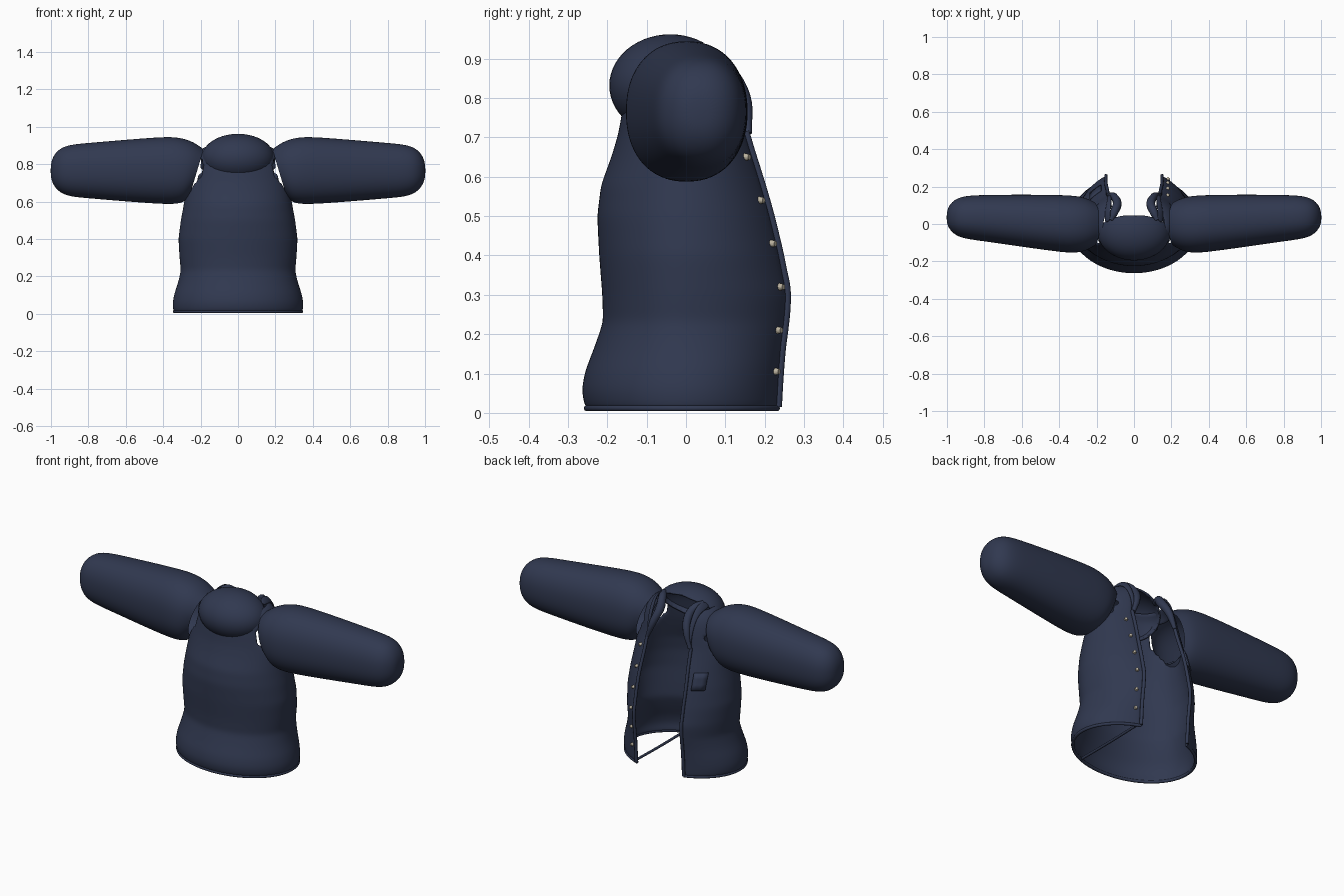
import bpy, bmesh, math
from mathutils import Vector

if "Cube" in bpy.data.objects:
    bpy.data.objects.remove(bpy.data.objects["Cube"])


def material(name, rgb, rough):
    m = bpy.data.materials.new(name)
    m.use_nodes = True
    m.diffuse_color = (*rgb, 1)
    bsdf = m.node_tree.nodes["Principled BSDF"]
    bsdf.inputs["Base Color"].default_value = (*rgb, 1)
    bsdf.inputs["Roughness"].default_value = rough
    return m


NAVY = material("navy cloth", (0.030, 0.040, 0.080), 0.9)
BEIGE = material("beige button", (0.50, 0.45, 0.35), 0.5)


def finish(name, bm, mat=NAVY, thick=0, subdiv=0):
    bmesh.ops.recalc_face_normals(bm, faces=bm.faces)
    me = bpy.data.meshes.new(name)
    bm.to_mesh(me)
    bm.free()
    me.materials.append(mat)
    ob = bpy.data.objects.new(name, me)
    bpy.context.collection.objects.link(ob)
    if thick:
        mod = ob.modifiers.new("thickness", "SOLIDIFY")
        mod.thickness, mod.offset = thick, -1
    if subdiv:
        ob.modifiers.new("smooth", "SUBSURF").levels = subdiv
        ob.modifiers["smooth"].render_levels = subdiv
    me.shade_smooth()
    return ob


def loft(rings, closed):
    """Skin a list of equally long point rings."""
    bm = bmesh.new()
    vs = [[bm.verts.new(p) for p in ring] for ring in rings]
    n = len(rings[0])
    for a, b in zip(vs, vs[1:]):
        for i in range(n if closed else n - 1):
            j = (i + 1) % n
            bm.faces.new((a[i], a[j], b[j], b[i]))
    return bm, vs


def tube(name, pts, radii):
    cu = bpy.data.curves.new(name, "CURVE")
    cu.dimensions = "3D"
    cu.bevel_depth, cu.bevel_resolution, cu.resolution_u = 1, 3, 6
    cu.use_fill_caps = True
    sp = cu.splines.new("BEZIER")
    sp.bezier_points.add(len(pts) - 1)
    for bp, p, r in zip(sp.bezier_points, pts, radii):
        bp.co, bp.radius = p, r
        bp.handle_left_type = bp.handle_right_type = "AUTO"
    cu.materials.append(NAVY)
    ob = bpy.data.objects.new(name, cu)
    bpy.context.collection.objects.link(ob)


# Torso profile: height, half width, back depth, front edge depth, front edge x
LEVELS = [
    (0.01, .345, .255, .235, .15), (0.05, .351, .266, .237, .15),
    (0.10, .343, .259, .240, .15), (0.17, .320, .232, .246, .15),
    (0.23, .306, .211, .254, .15), (0.30, .313, .213, .260, .15),
    (0.40, .319, .221, .241, .15), (0.50, .306, .226, .217, .15),
    (0.58, .291, .216, .194, .145), (0.65, .280, .190, .172, .14),
    (0.71, .268, .172, .153, .14), (0.78, .250, .160, .145, .13),
    (0.84, .228, .150, .130, .13), (0.88, .200, .135, .110, .12),
    (0.90, .165, .115, .090, .12)]


def level_at(z):
    for lo, hi in zip(LEVELS, LEVELS[1:]):
        if z <= hi[0]:
            f = (z - lo[0]) / (hi[0] - lo[0])
            return [u + (v - u) * f for u, v in zip(lo, hi)]
    return LEVELS[-1]


def torso_point(z, t):
    _, a, back, front, edge = level_at(z)
    c = math.cos(t)
    depth = front / math.sqrt(1 - (edge / a) ** 2) if c > 0 else back
    return Vector((a * math.sin(t), depth * c, z))


def edge_angle(z):
    lv = level_at(z)
    return math.asin(lv[4] / lv[1])


def front_point(z, x):
    return torso_point(z, math.asin(x / level_at(z)[1]))


# Torso shell, open at the front, with armholes
SEG = 48
rings = []
for k in range(37):
    z = 0.01 + 0.89 * k / 36
    t0 = edge_angle(z)
    rings.append([torso_point(z, t0 + (2 * math.pi - 2 * t0) * i / SEG)
                  for i in range(SEG + 1)])
bm, _ = loft(rings, False)
holes = []
for f in bm.faces:
    c = f.calc_center_median()
    if abs(c.x) > 0.14 and (c.y / .105) ** 2 + ((c.z - .75) / .11) ** 2 < 1:
        holes.append(f)
bmesh.ops.delete(bm, geom=holes, context="FACES")
finish("torso", bm, thick=0.012, subdiv=1)

# Hem roll around the bottom edge
t0 = edge_angle(0.012)
hem = [torso_point(0.012, t0 + (2 * math.pi - 2 * t0) * i / 24) * 0.985 for i in range(25)]
tube("hem_roll", hem, [0.008] * 25)

# Sleeves: x, y min, y max, z min, z max, lean of the ring
SLEEVE = [
    (.22, -.12, .12, .63, .880, .30), (.26, -.146, .142, .598, .920, .15),
    (.32, -.156, .152, .587, .945, .03), (.40, -.150, .156, .585, .947, 0),
    (.60, -.122, .158, .600, .931, 0), (.80, -.093, .156, .617, .914, 0),
    (.90, -.080, .152, .626, .905, 0), (.955, -.062, .135, .648, .884, 0),
    (.99, -.025, .100, .690, .842, 0), (1.002, .010, .060, .735, .795, 0)]


def squash(v):
    return math.copysign(abs(v) ** 0.9, v)


for side, label in ((1, "left"), (-1, "right")):
    rings = []
    for x, y0, y1, z0, z1, lean in SLEEVE:
        ring = []
        for i in range(32):
            t = 2 * math.pi * i / 32
            y = (y0 + y1) / 2 + (y1 - y0) / 2 * squash(math.cos(t))
            z = (z0 + z1) / 2 + (z1 - z0) / 2 * squash(math.sin(t))
            ring.append((side * (x + lean * (.76 - z)), y, z))
        rings.append(ring)
    bm, vs = loft(rings, True)
    bm.faces.new(vs[-1])
    finish(label + "_sleeve", bm, subdiv=2)

    # Front edge binding
    zs = [0.015 + 0.7 * i / 14 for i in range(15)]
    tube(label + "_front_binding",
         [(side * p.x, p.y, p.z) for p in (torso_point(z, edge_angle(z)) for z in zs)],
         [0.009] * 15)

    # Folded lapel and collar edge
    lapel = [(.125, .02, .915), (.105, .065, .905), (.09, .105, .865),
             (.105, .145, .80), (.135, .158, .71)]
    tube(label + "_lapel", [(side * x, y, z) for x, y, z in lapel],
         [.016, .022, .024, .020, .010])

    # Standing collar between the shoulder and the lapel
    outer = [(.165, .00, .90), (.16, .07, .90), (.15, .115, .87),
             (.145, .15, .80), (.14, .157, .72)]
    inner = [(.13, .01, .932), (.13, .065, .937), (.125, .11, .905),
             (.12, .155, .82), (.135, .16, .72)]
    bm, _ = loft([[(side * x, y, z) for x, y, z in row] for row in (outer, inner)], False)
    finish(label + "_collar", bm, thick=0.012, subdiv=2)

# Hood puffed at the back of the neck, open towards the front
bm = bmesh.new()
bmesh.ops.create_uvsphere(bm, u_segments=40, v_segments=28, radius=1)
for v in bm.verts:
    v.co = Vector((v.co.x * .195, v.co.y * .155 - .04, v.co.z * .13 + .832))
for normal, point in (((0, 1, 0), (0, .045, 0)), ((0, .75, -.66), (0, -.10, .77))):
    bmesh.ops.bisect_plane(bm, geom=bm.verts[:] + bm.edges[:] + bm.faces[:],
                           plane_co=point, plane_no=normal, clear_outer=True)
finish("hood", bm, thick=0.01)

# Hem strap running inside from the front corner to the back
tube("hem_strap", [(.165, .22, .015), (.163, 0, .012), (.16, -.225, .015)], [.007] * 3)

# Buttons down the left front
for i, z in enumerate((.105, .21, .32, .43, .54, .65)):
    p, q = front_point(z, .18), front_point(z, .20)
    normal = Vector((p.y - q.y, q.x - p.x, 0)).normalized()
    bm = bmesh.new()
    bmesh.ops.create_cone(bm, cap_ends=True, segments=16, radius1=.010, radius2=.007, depth=.014)
    rot = normal.to_track_quat("Z", "Y")
    for v in bm.verts:
        v.co = rot @ v.co + p + normal * .004
    finish("button_%d" % (i + 1), bm, BEIGE).data.shade_flat()

# Chest pocket plate on the right front
rows = []
for z in (.50, .53, .56, .59):
    row = []
    for x in (.175, .195, .215, .235):
        p = front_point(z, x)
        row.append((-p.x - .003, p.y + .007, z))
    rows.append(row)
bm, _ = loft(rows, False)
finish("chest_pocket", bm, thick=0.009)
